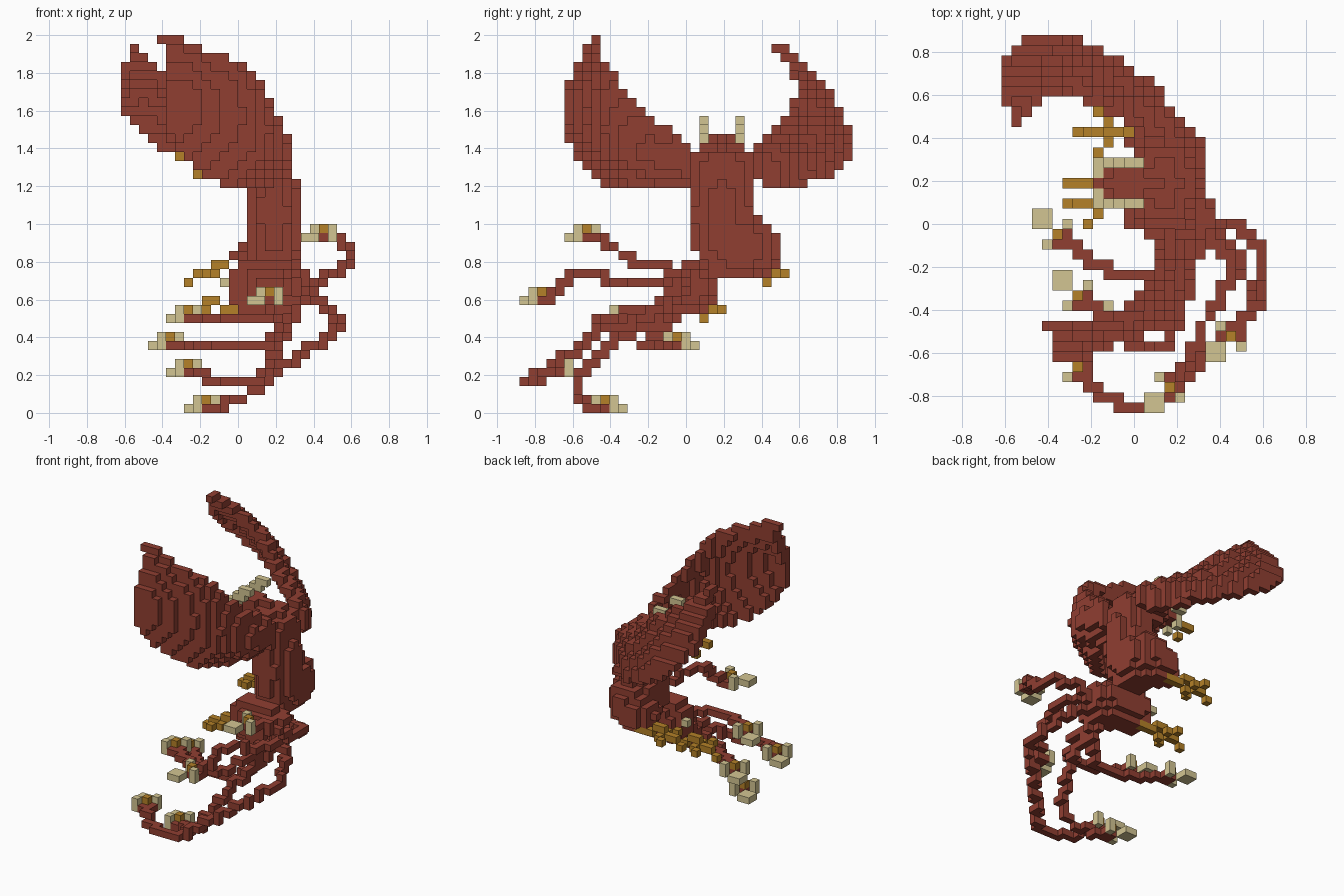
import bpy, bmesh, math
from mathutils import Vector

if "Cube" in bpy.data.objects:
    bpy.data.objects.remove(bpy.data.objects["Cube"])

UNIT = 2 / 42          # edge of one cube
filled = {}            # cell -> part name
parts = {}             # part name -> material


def material(name, rgb):
    mat = bpy.data.materials.new(name)
    mat.use_nodes = True
    mat.diffuse_color = (*rgb, 1)
    mat.node_tree.nodes["Principled BSDF"].inputs["Base Color"].default_value = (*rgb, 1)
    return mat


RED = material("brick red hide", (.28, .049, .031))
TAN = material("pale horn", (.65, .56, .29))
GOLD = material("golden scale", (.46, .22, .021))


def cell(p):
    """Grid cell holding a point, kept inside the model's bounds."""
    i, j, k = math.floor(p[0] / UNIT), round(p[1] / UNIT), math.floor(p[2] / UNIT)
    return max(-13, min(12, i)), max(-18, min(18, j)), max(0, min(41, k))


def middle(c):
    return Vector((c[0] + .5, c[1], c[2] + .5)) * UNIT


def claim(name, mat, cells):
    parts[name] = mat
    for c in cells:
        filled.setdefault(c, name)


def along(points, t):
    """Point at t (zero to one) on a smooth curve through the points."""
    pts = [Vector(p) for p in points]
    f = t * (len(pts) - 1)
    n = min(int(f), len(pts) - 2)
    f -= n
    a, b = pts[n], pts[n + 1]
    before = pts[n - 1] if n else a + a - b
    after = pts[n + 2] if n + 2 < len(pts) else b + b - a
    return a + f / 2 * (b - before + f * (2 * before - 5 * a + 4 * b - after
                                          + f * (3 * (a - b) + after - before)))


def strand(points, steps=300):
    return [cell(along(points, n / steps)) for n in range(steps + 1)]


def sheet(lower, centre, upper, steps=140):
    """Curved sheet spanned between three edge-to-edge curves."""
    cells = []
    for n in range(steps + 1):
        cells += strand([along(edge, n / steps) for edge in (lower, centre, upper)], 60)
    return cells


def blob(centre, radii):
    """Solid ellipsoid of cubes."""
    lo = cell([c - r for c, r in zip(centre, radii)])
    hi = cell([c + r for c, r in zip(centre, radii)])
    spans = [range(a, b + 1) for a, b in zip(lo, hi)]
    return [(i, j, k) for i in spans[0] for j in spans[1] for k in spans[2]
            if sum(((a - c) / r) ** 2 for a, c, r in zip(middle((i, j, k)), centre, radii)) <= 1]


# Small heads: gold crown, pale snout and tall side horns, red jaw; then the long neck
def small_head(name, crown, facing, neck):
    i, j, k = crown
    snout = [(i - a, j + facing * b, k - 1) for a in (1, 2) for b in (1, 2)]
    horns = [(i + n, j + facing * n, k - low) for n in (-1, 1) for low in (0, 1)]
    horns = [(a, j + facing * (a - i), c) for a, _, c in horns]
    claim(name + "_crown", GOLD, [crown])
    claim(name + "_snout_and_horns", TAN, snout + horns)
    jaw_end = (i + 1, j - facing, k - 1)
    claim(name + "_jaw", RED, [(i, j, k - 1), (i + 1, j, k - 1), (i, j - facing, k - 1), jaw_end])
    claim(name + "_neck", RED, strand([middle(jaw_end)] + neck))


small_head("outer_upper_head", (9, -11, 20), -1,
           [(.58, -.38, .87), (.6, -.25, .8), (.58, -.12, .77), (.5, -.03, .73), (.3, .05, .62)])
small_head("front_upper_head", (3, -16, 13), -1,
           [(.29, -.58, .74), (.33, -.46, .74), (.38, -.38, .7), (.45, -.2, .69), (.3, 0, .65)])
small_head("middle_head", (-6, -7, 11), 1,
           [(-.08, -.45, .5), (.08, -.48, .5), (.2, -.42, .51), (.28, -.2, .56), (.28, 0, .62)])
small_head("inner_head", (-8, -1, 8), 1,
           [(-.2, -.17, .36), (-.06, -.23, .36), (.13, -.22, .36), (.22, -.15, .43), (.3, 0, .6)])
small_head("front_lower_head", (-6, -14, 5), 1,
           [(-.15, -.79, .17), (0, -.87, .17), (.12, -.82, .18), (.3, -.66, .28), (.5, -.47, .43),
            (.54, -.33, .46), (.46, -.12, .56), (.35, 0, .62)])
small_head("lowest_head", (-4, -9, 1), 1,
           [(0, -.56, .07), (.08, -.58, .12), (.14, -.57, .2), (.22, -.4, .36), (.28, -.15, .5),
            (.3, 0, .58)])

# Main head: beak, horns sloping back on both sides, pale cheeks
claim("beak", GOLD, strand([(-.2, .19, 1.36), (-.31, .19, 1.36)])
      + strand([(-.2, .19, 1.26), (-.22, .19, 1.26)]))
for side, name in ((-1, "front"), (1, "back")):
    y = .19 + side * .095
    claim(name + "_horn", TAN, strand([(-.17, y, 1.39), (.03, y, 1.56)]))
    claim(name + "_cheek", TAN, [(-4, 4 + side, k) for k in (27, 28, 29)])
claim("main_head", RED, blob((-.01, .19, 1.39), (.19, .08, .09)))

# Body from shoulders to hips
claim("shoulders", RED, blob((.14, .19, 1.29), (.16, .22, .13)))
claim("torso", RED, blob((.19, .19, 1.06), (.14, .17, .3)))
claim("belly", RED, blob((.19, .27, .88), (.15, .23, .18)))
claim("hips", RED, blob((.2, .03, .66), (.2, .15, .14)))


# Legs ending in splayed golden feet
def leg(name, ankle, thigh, radii):
    i, j, k = ankle
    foot = [(i + 3, j, k - 1), (i + 2, j, k - 1), (i + 1, j, k - 1), ankle, (i - 1, j, k),
            (i - 2, j, k - 1), (i - 3, j, k - 1), (i - 4, j, k - 2)]
    toes = [(i - n, j + n * side, k - 1) for n in (1, 2) for side in (-1, 1)]
    claim(name + "_foot", GOLD, foot + toes)
    claim(name + "_thigh", RED, blob(thigh, radii))


claim("front_leg_spur", TAN, [(-2, 2, 14)])
leg("back", (-2, 9, 16), (.11, .38, .83), (.14, .12, .12))
leg("front", (-3, 2, 12), (.1, .05, .67), (.17, .11, .16))

# Wings: curved membranes from the shoulder out to a raised tip
claim("front_wing", RED, sheet(
    [(.18, 0, 1.23), (.1, -.25, 1.23), (-.05, -.43, 1.23), (-.25, -.54, 1.35), (-.36, -.62, 1.57),
     (-.38, -.47, 1.95)],
    [(.25, 0, 1.3), (.23, -.25, 1.38), (.12, -.43, 1.48), (-.06, -.53, 1.6), (-.29, -.61, 1.72),
     (-.38, -.47, 1.97)],
    [(.25, 0, 1.4), (.2, -.2, 1.55), (.12, -.36, 1.7), (.02, -.43, 1.82), (-.2, -.47, 1.89),
     (-.39, -.47, 1.99)]))
claim("back_wing", RED, sheet(
    [(.25, .38, 1.24), (.1, .6, 1.23), (-.1, .75, 1.29), (-.36, .87, 1.41), (-.51, .83, 1.52),
     (-.6, .72, 1.66), (-.55, .48, 1.93)],
    [(.26, .38, 1.3), (.1, .54, 1.36), (-.07, .67, 1.43), (-.27, .75, 1.54), (-.43, .75, 1.64),
     (-.55, .67, 1.77), (-.55, .48, 1.93)],
    [(.24, .37, 1.38), (.1, .44, 1.43), (-.02, .5, 1.5), (-.2, .59, 1.65), (-.35, .62, 1.75),
     (-.48, .57, 1.85), (-.55, .48, 1.93)]))


def build(name, mat):
    """Mesh the visible cube faces of one part."""
    bm = bmesh.new()
    for c in [c for c, owner in filled.items() if owner == name]:
        for axis in range(3):
            for sign in (-1, 1):
                step, u, v = Vector(), Vector(), Vector()
                step[axis] = sign
                if tuple(int(a + b) for a, b in zip(c, step)) in filled:
                    continue
                u[(axis + 1) % 3], v[(axis + 2) % 3] = UNIT / 2, UNIT / 2 * sign
                mid = middle(c) + step * UNIT / 2
                corners = (mid - u - v, mid + u - v, mid + u + v, mid - u + v)
                bm.faces.new([bm.verts.new(q) for q in corners])
    bmesh.ops.remove_doubles(bm, verts=bm.verts, dist=UNIT / 100)
    mesh = bpy.data.meshes.new(name)
    bm.to_mesh(mesh)
    bm.free()
    mesh.materials.append(mat)
    bpy.context.collection.objects.link(bpy.data.objects.new(name, mesh))


for part, mat in parts.items():
    build(part, mat)
